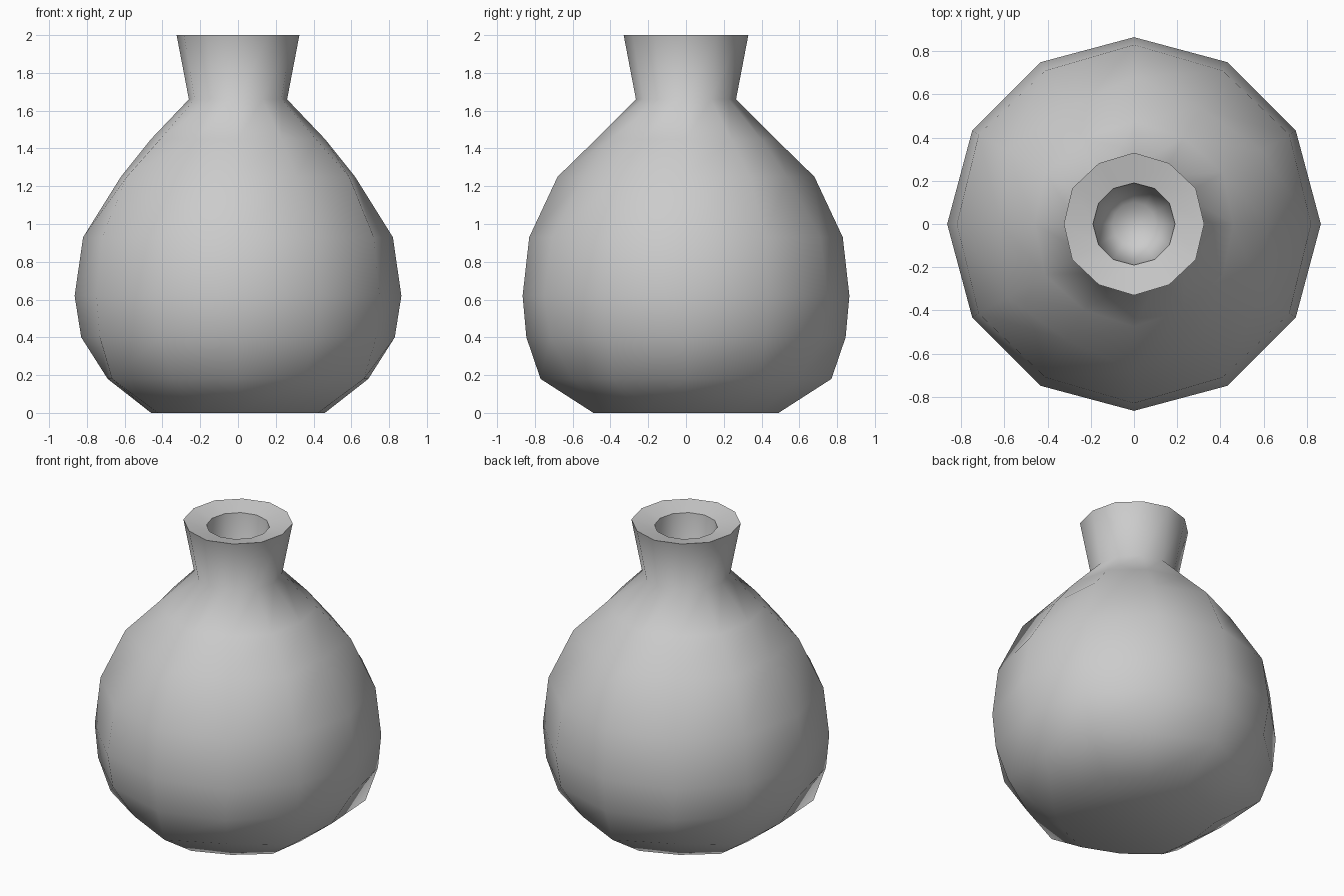
import bpy, bmesh, math

if "Cube" in bpy.data.objects:
    bpy.data.objects.remove(bpy.data.objects["Cube"])

SIDES = 12
# outer and inner profile: height, radius at even corners, radius at odd corners
PROFILE = [
    (0.00, 0.46, 0.49),
    (0.18, 0.69, 0.77),
    (0.40, 0.83, 0.845),
    (0.62, 0.865, 0.865),
    (0.93, 0.82, 0.83),
    (1.25, 0.62, 0.68),
    (1.45, 0.46, 0.475),
    (1.66, 0.26, 0.265),
    (2.00, 0.325, 0.33),   # lip
    (1.97, 0.19, 0.19),    # mouth
    (1.70, 0.165, 0.165),
    (1.60, 0.10, 0.10),
]


def ring(bm, z, even, odd):
    verts = []
    for i in range(SIDES):
        a = math.tau * i / SIDES
        r = odd if i % 2 else even
        verts.append(bm.verts.new((r * math.cos(a), r * math.sin(a), z)))
    return verts


# Lathe the low-poly flask
bm = bmesh.new()
rings = [ring(bm, *p) for p in PROFILE]
for low, high in zip(rings, rings[1:]):
    for i in range(SIDES):
        j = (i + 1) % SIDES
        bm.faces.new((low[i], low[j], high[j], high[i]))

# Base and floor of the mouth
bm.faces.new(rings[0][::-1])
bm.faces.new(rings[-1])
bmesh.ops.recalc_face_normals(bm, faces=bm.faces)

mesh = bpy.data.meshes.new("flask")
bm.to_mesh(mesh)
bm.free()
flask = bpy.data.objects.new("flask", mesh)
bpy.context.collection.objects.link(flask)

# Smooth body with a crisp lip
bpy.context.view_layer.objects.active = flask
flask.select_set(True)
bpy.ops.object.shade_smooth_by_angle(angle=math.radians(65))
